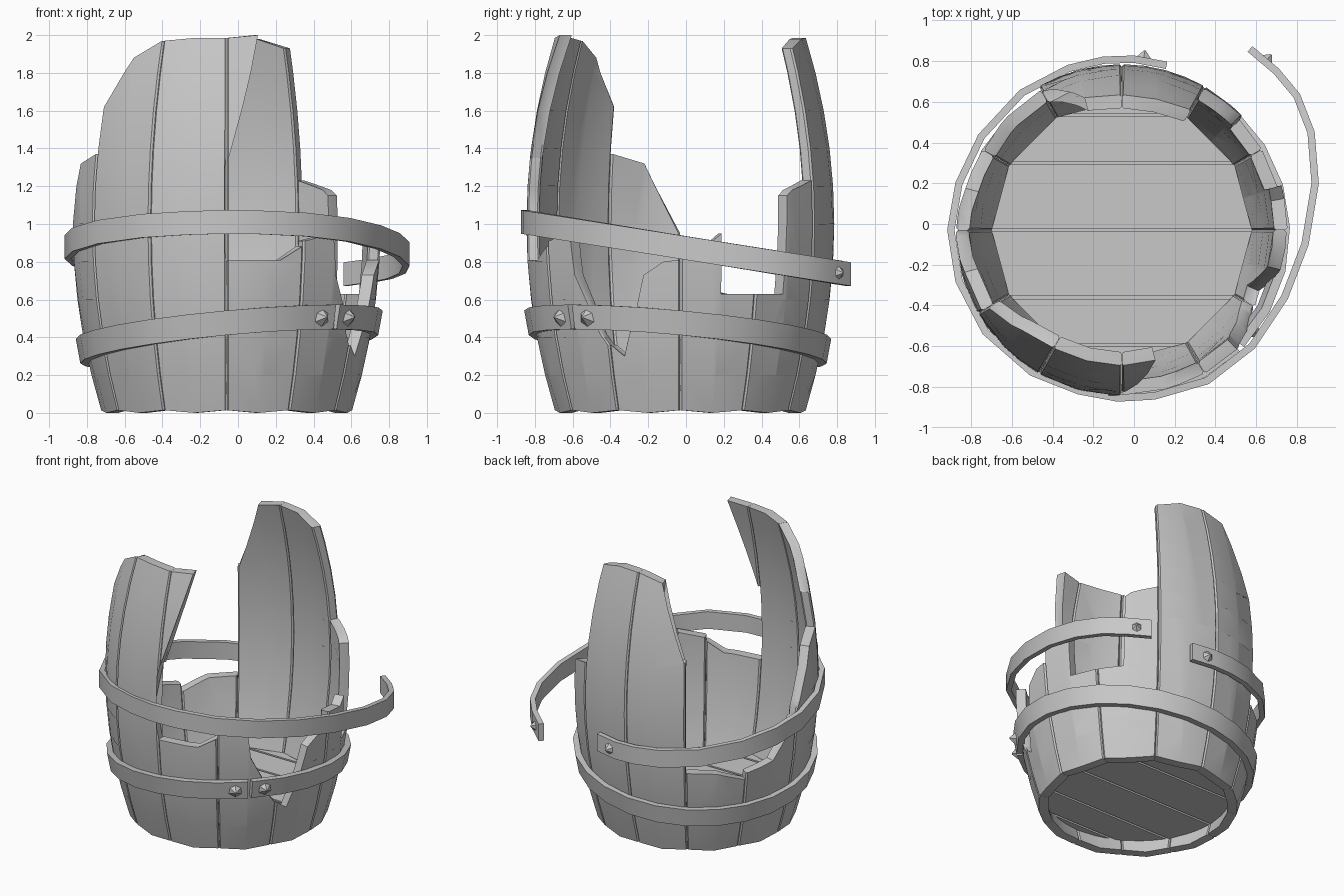
import bpy, bmesh, math
from mathutils import Vector

if "Cube" in bpy.data.objects:
    bpy.data.objects.remove(bpy.data.objects["Cube"])

grey = bpy.data.materials.new("plain grey")
grey.use_nodes = True
grey.diffuse_color = (0.58, 0.58, 0.58, 1)
grey.node_tree.nodes["Principled BSDF"].inputs["Base Color"].default_value = (0.58, 0.58, 0.58, 1)

CENTRE = Vector((-0.06, -0.03, 0))
THICK = 0.066
SEAM = 0.05     # degrees trimmed from each side of a stave
CHAMFER = 0.75  # degrees trimmed at its inner and outer faces


def barrel_radius(z):
    return 0.66 + 0.155 * (1 - (z - 1) ** 2)


def around(deg, radius, z):
    a = math.radians(deg)
    return CENTRE + Vector((radius * math.cos(a), radius * math.sin(a), z))


def finish(name, bm, smooth=True):
    bmesh.ops.recalc_face_normals(bm, faces=bm.faces)
    mesh = bpy.data.meshes.new(name)
    bm.to_mesh(mesh)
    bm.free()
    mesh.materials.append(grey)
    obj = bpy.data.objects.new(name, mesh)
    bpy.context.collection.objects.link(obj)
    if smooth:
        bpy.ops.object.select_all(action='DESELECT')
        obj.select_set(True)
        bpy.context.view_layer.objects.active = obj
        bpy.ops.object.shade_smooth_by_angle(angle=math.radians(30))


def cut(bm, co, no, **kw):
    geom = bm.verts[:] + bm.edges[:] + bm.faces[:]
    bmesh.ops.bisect_plane(bm, geom=geom, dist=1e-5, plane_co=co, plane_no=no, **kw)


def thicken(bm, offset):
    ret = bmesh.ops.extrude_face_region(bm, geom=bm.faces[:], use_keep_orig=True)
    new = [v for v in ret["geom"] if isinstance(v, bmesh.types.BMVert)]
    bmesh.ops.translate(bm, verts=new, vec=offset)


def stave(name, start, outline):
    """Outline is (degrees across the stave, height), bent around the barrel."""
    bm = bmesh.new()
    bm.faces.new([bm.verts.new((a, z, 0)) for a, z in outline])
    # Triangles first, so that concave breaks are sliced cleanly
    bmesh.ops.triangulate(bm, faces=bm.faces[:])
    cut(bm, (15, 0, 0), (1, 0, 0))
    for i in range(1, 10):
        cut(bm, (0, i * 0.2, 0), (0, 1, 0))
    bmesh.ops.dissolve_limit(bm, angle_limit=0.01, verts=[],
                             edges=[e for e in bm.edges if abs(e.verts[0].co.x - e.verts[1].co.x) > 0.01
                                    and abs(e.verts[0].co.y - e.verts[1].co.y) > 0.01])
    thicken(bm, (0, 0, 1))
    for depth in (0.15, 0.85):
        cut(bm, (0, 0, depth), (0, 0, 1))
    for v in bm.verts:
        a, z, depth = v.co
        trim = SEAM if 0.1 < depth < 0.9 else CHAMFER
        deg = start + trim + a * (30 - 2 * trim) / 30
        v.co = around(deg, barrel_radius(z) - THICK * (1 - depth), z)
    finish(name, bm)


# Staves: broken top edge of each, listed from its far side back to its start
tops = [
    [(30, .63), (15.8, .63), (15.6, .95), (11, .9), (0, .92)],
    [(30, 1.23), (17, 1.18), (14, 1.15), (13, .63), (0, .63)],
    [(30, 1.985), (15, 1.98), (0, 1.93)],
    [(30, 1.43), (15.5, 1.38), (15.8, 1.95), (0, 1.985)],
    [(30, .55), (15, .62), (0, .63)],
    [(30, .9), (22, .76), (15, .64), (8, .62), (0, .6)],
    [(30, 1.37), (15, 1.32), (0, .95)],
    [(30, 1.97), (15, 1.88), (0, 1.62)],
    [(30, .81), (26, 1.07), (30, 1.35), (30, 1.985), (15, 1.985), (0, 1.97)],
    [(30, .88), (21, .81), (0, .81)],
    [(30, .36), (26.6, .42), (21.7, .58), (16, .73), (14, .95), (0, .91)],
    [(30, .81), (24, .8), (16, .73), (13, .57), (6, .3), (0, .36)],
]
for i, top in enumerate(tops):
    stave(f"stave_{i + 1}", i * 30, [(0, .014), (15, 0), (30, .014)] + top)

# Loose upper splinter left on the front stave
stave("stave_splinter", 270, [(0, 1.35), (14.5, 2.0), (0, 1.985)])


# Floor planks, with a thin core closing the grooves between them
def floor_slab(name, low, high, bottom, height):
    bm = bmesh.new()
    bmesh.ops.create_circle(bm, cap_ends=True, segments=12, radius=0.64)
    cut(bm, (0, low, 0), (0, 1, 0), clear_inner=True)
    cut(bm, (0, high, 0), (0, 1, 0), clear_outer=True)
    thicken(bm, (0, 0, height))
    bmesh.ops.translate(bm, verts=bm.verts, vec=CENTRE + Vector((0, 0, bottom)))
    finish(name, bm, smooth=False)


edges = [-0.7, -0.565, -0.33, 0, 0.33, 0.565, 0.7]
for i, (low, high) in enumerate(zip(edges, edges[1:])):
    floor_slab(f"floor_plank_{i + 1}", low + 0.008, high - 0.008, 0.1, 0.06)
floor_slab("floor_core", -0.7, 0.7, 0.115, 0.03)


def hoop(name, path, height, thick, lean):
    """Flat band swept along a counter-clockwise centre path."""
    bm = bmesh.new()
    rings = []
    for i, p in enumerate(path):
        t = path[min(i + 1, len(path) - 1)] - path[max(i - 1, 0)]
        out = Vector((t.y, -t.x, 0)).normalized()
        rings.append([bm.verts.new(p + out * (s * thick / 2 + u * lean)
                                   + Vector((0, 0, u * height / 2)))
                      for s, u in ((-1, -1), (1, -1), (1, 1), (-1, 1))])
    for a, b in zip(rings, rings[1:]):
        for k in range(4):
            n = (k + 1) % 4
            bm.faces.new((a[k], a[n], b[n], b[k]))
    bm.faces.new(rings[0])
    bm.faces.new(rings[-1])
    finish(name, bm)


def rivet(name, position, outward):
    bm = bmesh.new()
    bmesh.ops.create_cone(bm, cap_ends=True, segments=6, radius1=0.05,
                          radius2=0.006, depth=0.045)
    turn = Vector(outward).to_track_quat('Z', 'Y')
    for v in bm.verts:
        v.co = turn @ v.co + Vector(position)
    finish(name, bm, smooth=False)


# Lower hoop, tilted, with its ends meeting at the front right
def lower_point(deg, extra):
    a = math.radians(deg)
    z = 0.402 + 0.075 * math.cos(a) - 0.075 * math.sin(a)
    return around(deg, barrel_radius(z) + extra, z)


hoop("lower_hoop", [lower_point(316 + 358.5 * i / 24, 0.02) for i in range(25)],
     0.13, 0.044, 0.012)
for side, deg in (("left", 308.5), ("right", 322.5)):
    rivet(f"lower_hoop_rivet_{side}", lower_point(deg, 0.053), around(deg, 1, 0) - CENTRE)


# Upper hoop, sprung open with a loose end at the back
def slope(x, y):
    return Vector((x, y, 0.873 - 0.161 * y))


upper = [(.16, .78), (0, .81), (-.15, .805), (-.32, .765), (-.55, .645), (-.75, .43),
         (-.86, .2), (-.9, -.03), (-.86, -.28), (-.73, -.53), (-.5, -.73), (-.27, -.82),
         (-.08, -.855), (.1, -.845), (.36, -.77), (.58, -.6), (.74, -.36),
         (.84, -.1), (.89, .2), (.87, .45), (.8, .63), (.7, .75), (.57, .86)]
hoop("upper_hoop", [slope(x, y) for x, y in upper], 0.125, 0.036, 0)
rivet("upper_hoop_rivet_fixed", slope(.05, .83), (.15, 1, 0))
rivet("upper_hoop_rivet_loose", slope(.66, .815), (.65, .75, 0))
